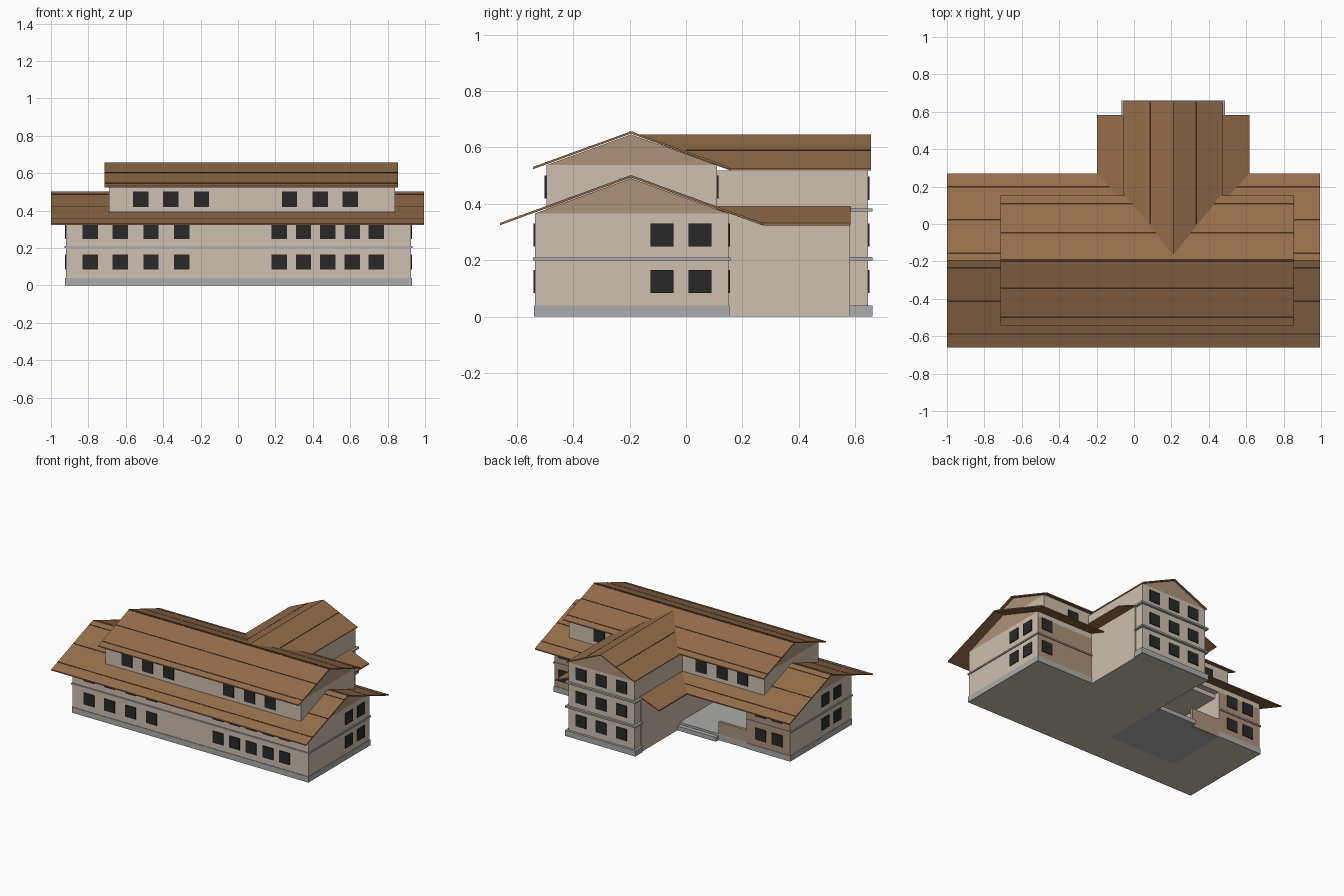
import bpy
import bmesh
from mathutils import Vector

cube = bpy.data.objects.get("Cube")
if cube:
    bpy.data.objects.remove(cube, do_unlink=True)


def material(name, srgb):
    color = [(c / 255) ** 2.2 for c in srgb] + [1.0]
    mat = bpy.data.materials.new(name)
    mat.use_nodes = True
    mat.diffuse_color = color
    mat.node_tree.nodes["Principled BSDF"].inputs["Base Color"].default_value = color
    return mat


WALL = material("cream plaster", (203, 190, 175))
TAN = material("tan cladding", (172, 144, 120))
ROOF = material("brown roof", (148, 109, 76))
SEAM = material("dark roof seam", (70, 48, 33))
STONE = material("grey stone", (170, 171, 169))
GLASS = material("dark glass", (45, 45, 46))


def finish(name, bm, *mats):
    bmesh.ops.recalc_face_normals(bm, faces=bm.faces)
    mesh = bpy.data.meshes.new(name)
    bm.to_mesh(mesh)
    bm.free()
    for mat in mats:
        mesh.materials.append(mat)
    obj = bpy.data.objects.new(name, mesh)
    bpy.context.collection.objects.link(obj)
    return obj


def box(name, x, y, z, mat, back=None):
    """Box from three ranges; the face towards +y may have its own material."""
    bm = bmesh.new()
    bmesh.ops.create_cube(bm, size=1)
    for v in bm.verts:
        v.co = [r[0] if c < 0 else r[1] for c, r in zip(v.co, (x, y, z))]
    if back:
        bm.normal_update()
        for f in bm.faces:
            f.material_index = int(f.normal.y > 0.5)
        return finish(name, bm, mat, back)
    return finish(name, bm, mat)


def extrude(name, points, offset, mat):
    """Solid made by sweeping a flat polygon along an offset."""
    bm = bmesh.new()
    face = bm.faces.new([bm.verts.new(p) for p in points])
    result = bmesh.ops.extrude_face_region(bm, geom=[face])
    moved = [g for g in result["geom"] if isinstance(g, bmesh.types.BMVert)]
    bmesh.ops.translate(bm, verts=moved, vec=Vector(offset))
    if face.is_valid and len(face.link_loops if hasattr(face, "link_loops") else face.loops) and \
            len([f for f in bm.faces if f.is_valid]) < len(points) + 2:
        bm.faces.new([v for v in bm.verts if v not in moved][:len(points)])
    return finish(name, bm, mat)


def roof_slab(name, points):
    return extrude(name, points, (0, 0, -0.008), ROOF)


def window(name, axis, a, z, plane, out):
    """Thin pane; axis is the facing axis, a the position along the wall."""
    h, t = 0.041, sorted((plane - 0.002 * out, plane + 0.006 * out))
    side = (a - h, a + h)
    x, y = (t, side) if axis == "x" else (side, t)
    box(name, x, y, (z - h, z + h), GLASS)


# Main lower storeys, with a terrace recess in the rear wall
X0, X1, Y0, Y1 = -0.92, 0.925, -0.535, 0.15
RX0, RX1, RY = -0.58, -0.055, -0.3
EAVE = 0.366
box("front_block", (X0, X1), (Y0, RY), (0, 0.33), WALL)
box("rear_block_west", (X0, RX0), (RY, Y1), (0, 0.33), WALL, TAN)
box("rear_block_east", (RX1, X1), (RY, Y1), (0, 0.33), WALL, TAN)
box("wall_head", (X0, X1), (Y0, Y1), (0.33, EAVE), WALL)
box("terrace_floor", (RX0, RX1), (RY, Y1), (0, 0.045), STONE)
box("terrace_parapet", (RX0, -0.36), (Y1 - 0.02, Y1), (0, 0.13), TAN)
box("terrace_step", (-0.36, -0.06), (Y1, Y1 + 0.03), (0, 0.03), STONE)

# Plinth and string course around the main block
for part, z, d in (("plinth", (0, 0.04), 0.004), ("string_course", (0.2, 0.21), 0.007)):
    box(part + "_front", (X0 - d, X1 + d), (Y0 - d, Y0 + d), z, STONE)
    box(part + "_west", (X0 - d, X0 + d), (Y0, Y1), z, STONE)
    box(part + "_east", (X1 - d, X1 + d), (Y0, Y1), z, STONE)
    box(part + "_rear_west", (X0 - d, RX0), (Y1 - d, Y1 + d), z, STONE)
    box(part + "_rear_east", (0.47, X1 + d), (Y1 - d, Y1 + d), z, STONE)

# Upper storey
U0, U1, V0, V1 = -0.69, 0.84, -0.495, 0.11
box("upper_storey", (U0, U1), (V0, V1), (0.3, 0.537), WALL)

# Gable walls and pitched roofs of the long block
RIDGE = -0.195
extrude("lower_gables", [(X0, Y0, EAVE), (X0, Y1, EAVE), (X0, RIDGE, 0.49)],
        (X1 - X0, 0, 0), TAN)
extrude("upper_gables", [(U0, V0, 0.537), (U0, V1, 0.537), (U0, RIDGE, 0.646)],
        (U1 - U0, 0, 0), TAN)


def long_roof(name, x0, x1, run, top, eave, seams):
    for label, s in (("front", -1), ("rear", 1)):
        y = RIDGE + s * run
        roof_slab(f"{name}_{label}", [(x0, RIDGE, top), (x1, RIDGE, top),
                                      (x1, y, eave), (x0, y, eave)])
        for d in seams:
            z = [top + (eave - top) * e / run + 0.001 for e in (d, d + 0.007)]
            ys = [RIDGE + s * e for e in (d, d + 0.007)]
            extrude(f"{name}_{label}_seam", [(x0, ys[0], z[0]), (x1, ys[0], z[0]),
                                             (x1, ys[1], z[1]), (x0, ys[1], z[1])],
                    (0, 0, -0.003), SEAM)


long_roof("lower_roof", -1, 0.995, 0.465, 0.502, 0.332, (0.035, 0.215, 0.39))
long_roof("upper_roof", -0.715, 0.855, 0.347, 0.657, 0.531, (0.002, 0.145, 0.3))

# Rear wing
CX = 0.21
W0, W1, WY = -0.05, 0.47, 0.645
box("wing_tower", (W0, W1), (0.1, WY), (0, 0.519), WALL)
box("wing_lower_walls", (W0 - 0.008, W1 + 0.008), (0.12, 0.58), (0, 0.377), WALL)
extrude("wing_gable", [(W0, WY, 0.519), (W1, WY, 0.519), (CX, WY, 0.636)],
        (0, -0.4, 0), TAN)
for part, z in (("wing_plinth", (0, 0.04)), ("wing_band_low", (0.2, 0.212)),
                ("wing_band_high", (0.372, 0.384))):
    box(part, (W0 - 0.016, W1 + 0.016), (0.58, 0.661), z, STONE)

# Wing roofs, cut along the valleys where they meet the long roofs
for label, s in (("west", -1), ("east", 1)):
    e, w, o = CX + s * 0.265, CX + s * 0.258, CX + s * 0.407
    roof_slab(f"wing_upper_roof_{label}", [(CX, -0.165, 0.646), (CX, 0.656, 0.646),
                                           (e, 0.656, 0.526), (e, 0.158, 0.526)])
    roof_slab(f"wing_lower_roof_{label}", [(w, 0.105, 0.391), (w, 0.583, 0.391),
                                           (o, 0.583, 0.332), (o, 0.272, 0.332)])
    a, b = CX + s * 0.12, CX + s * 0.126
    extrude(f"wing_roof_seam_{label}", [(a, 0, 0.5927), (a, 0.656, 0.5927),
                                        (b, 0.656, 0.59), (b, 0, 0.59)],
            (0, 0, -0.003), SEAM)

# Windows
ROWS = (0.125, 0.29)
for z in ROWS:
    for x in (-0.79, -0.63, -0.465, -0.3, 0.22, 0.35, 0.48, 0.61, 0.74):
        window("front_window", "y", x, z, Y0, -1)
    for x in (-0.82, -0.69, 0.85):
        window("rear_window", "y", x, z, Y1, 1)
    for y in (-0.085, 0.05):
        window("east_window", "x", y, z, X1, 1)
    for y in (-0.24, -0.375):
        window("west_window", "x", y, z, X0, -1)
for x in (-0.52, -0.36, -0.195, 0.275, 0.44, 0.6):
    window("upper_front_window", "y", x, 0.46, V0, -1)
    if not W0 < x < W1:
        window("upper_rear_window", "y", x, 0.46, V1, 1)
for z in (0.125, 0.29, 0.455):
    for x in (0.05, CX, 0.37):
        window("wing_window", "y", x, z, WY, 1)
